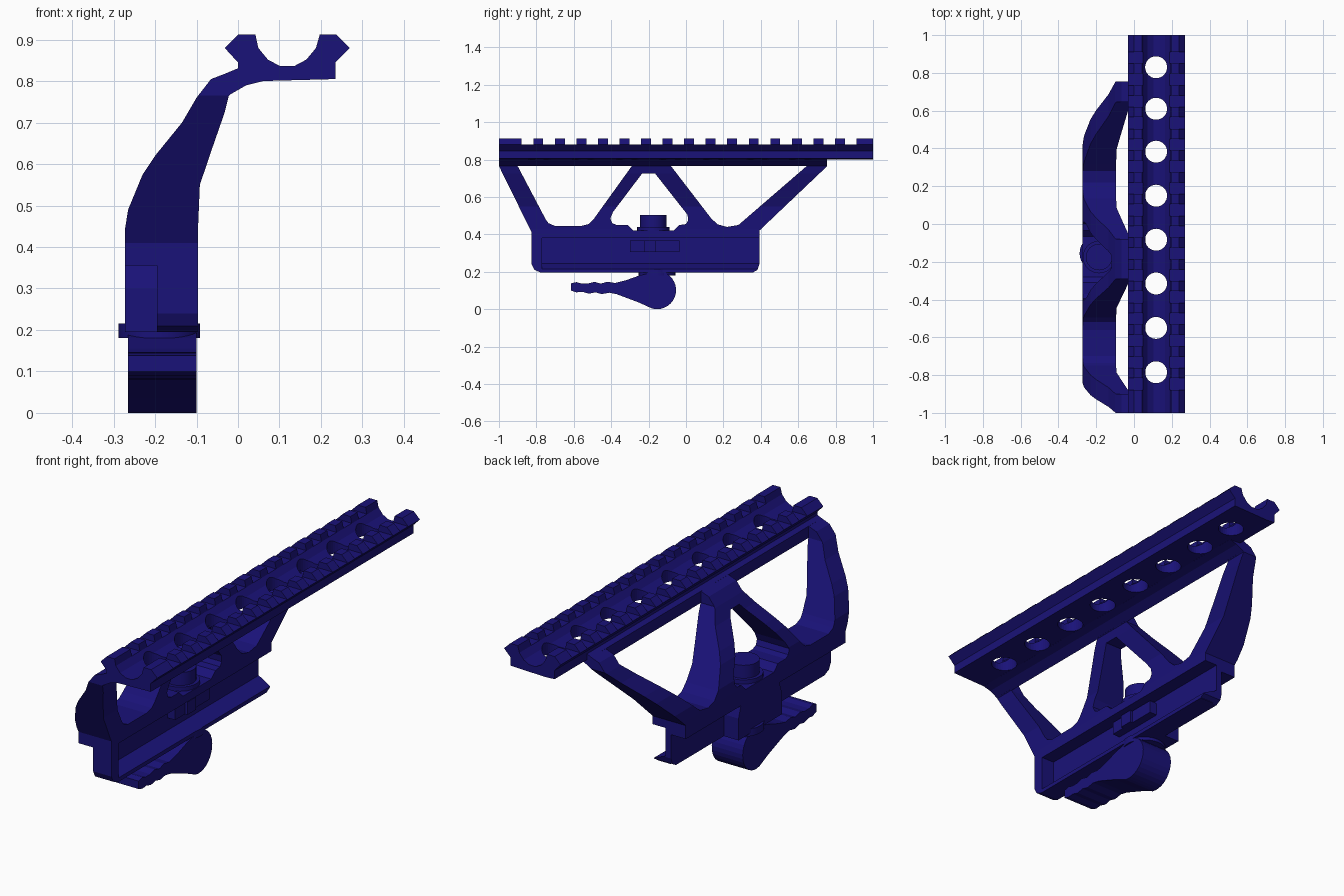
import bpy, bmesh, math
from mathutils import Matrix

navy = bpy.data.materials.new("navy")
navy.diffuse_color = (0.01, 0.006, 0.19, 1)


def finish(bm, name):
    bmesh.ops.recalc_face_normals(bm, faces=bm.faces)
    me = bpy.data.meshes.new(name)
    bm.to_mesh(me)
    bm.free()
    ob = bpy.data.objects.new(name, me)
    bpy.context.collection.objects.link(ob)
    me.materials.append(navy)
    return ob


def prism(name, pts, axis, a, b):
    """Extrude a profile along x (points are y,z) or along y (points are x,z)."""
    bm = bmesh.new()
    at = (lambda p, t: (t, p[0], p[1])) if axis == 'x' else (lambda p, t: (p[0], t, p[1]))
    lo = [bm.verts.new(at(p, a)) for p in pts]
    hi = [bm.verts.new(at(p, b)) for p in pts]
    bm.faces.new(lo)
    bm.faces.new(hi[::-1])
    n = len(pts)
    for i in range(n):
        j = (i + 1) % n
        bm.faces.new((lo[i], lo[j], hi[j], hi[i]))
    return finish(bm, name)


def box(name, x, y, z):
    return prism(name, [(x[0], z[0]), (x[1], z[0]), (x[1], z[1]), (x[0], z[1])], 'y', *y)


def cylinder(name, x, y, r, z0, z1, seg=32):
    bm = bmesh.new()
    bmesh.ops.create_cone(bm, cap_ends=True, segments=seg, radius1=r, radius2=r, depth=z1 - z0,
                          matrix=Matrix.Translation((x, y, (z0 + z1) / 2)))
    return finish(bm, name)


def select(ob):
    bpy.ops.object.select_all(action='DESELECT')
    ob.select_set(True)
    bpy.context.view_layer.objects.active = ob


def boolean(ob, cutter, op='DIFFERENCE'):
    m = ob.modifiers.new("cut", 'BOOLEAN')
    m.operation, m.solver, m.object = op, 'EXACT', cutter
    select(ob)
    bpy.ops.object.modifier_apply(modifier=m.name)
    bpy.data.objects.remove(cutter)


# Top rail with a rounded channel
rail = prism("top_rail", [
    (0, 0.803), (0.05, 0.80), (0.235, 0.805), (0.235, 0.845), (0.27, 0.88), (0.237, 0.912),
    (0.197, 0.912), (0.188, 0.88), (0.165, 0.852), (0.135, 0.836), (0.102, 0.836),
    (0.072, 0.852), (0.049, 0.88), (0.042, 0.912), (0, 0.912), (-0.032, 0.88), (0, 0.845)],
    'y', -1, 1)

# Cross slots and round holes in the rail
for i in range(16):
    c = -0.8475 + 0.1152 * i
    boolean(rail, box("slot", (-0.1, 0.4), (c - 0.031, c + 0.031), (0.881, 1.0)))
for y in (0.83, 0.61, 0.383, 0.15, -0.083, -0.315, -0.55, -0.785):
    boolean(rail, cylinder("hole", 0.117, y, 0.058, 0.7, 1.0))

# Rib joining the rail to the arms
prism("rail_rib", [(-0.024, 0.765), (0.02, 0.79), (0.06, 0.80), (0.06, 0.812), (0, 0.831),
                   (-0.024, 0.821)], 'y', -1, 0.755)

# Side bracket: front profile intersected with side outline
bracket = prism("side_bracket", [
    (-0.097, 0.19), (-0.097, 0.43), (-0.092, 0.55), (-0.065, 0.63), (-0.032, 0.725),
    (-0.022, 0.765), (-0.018, 0.768), (-0.018, 0.823), (-0.065, 0.805), (-0.10, 0.76),
    (-0.135, 0.70), (-0.20, 0.62), (-0.23, 0.575), (-0.265, 0.49), (-0.273, 0.44),
    (-0.273, 0.355), (-0.195, 0.355), (-0.195, 0.19)], 'y', -1.1, 1)
boolean(bracket, prism("outline", [
    (-0.775, 0.195), (0.355, 0.195), (0.382, 0.21), (0.392, 0.24), (0.392, 0.42),
    (0.755, 0.765), (0.755, 0.9), (-1, 0.9), (-1, 0.765), (-0.825, 0.41),
    (-0.825, 0.24), (-0.81, 0.21)], 'x', -0.5, 0.3), 'INTERSECT')

# Three windows between the arms
windows = [
    [(-0.90, 0.9), (-0.90, 0.765), (-0.75, 0.48), (-0.735, 0.46), (-0.70, 0.445),
     (-0.56, 0.445), (-0.52, 0.455), (-0.495, 0.48), (-0.29, 0.765), (-0.29, 0.9)],
    [(-0.235, 0.725), (-0.39, 0.52), (-0.405, 0.485), (-0.395, 0.46), (-0.37, 0.45),
     (-0.31, 0.45), (-0.28, 0.42), (-0.065, 0.42), (-0.035, 0.45), (0, 0.455),
     (0.012, 0.475), (0.008, 0.505), (-0.165, 0.725)],
    [(-0.08, 0.9), (-0.08, 0.765), (0.135, 0.485), (0.17, 0.453), (0.22, 0.44),
     (0.28, 0.45), (0.315, 0.48), (0.645, 0.765), (0.645, 0.9)]]
for w in windows:
    boolean(bracket, prism("window", w, 'x', -0.5, 0.3))

# Clamping groove along the inner face, open at the back
boolean(bracket, prism("groove", [(-0.165, 0.245), (0, 0.17), (0, 0.38), (-0.165, 0.38)],
                       'y', -0.77, 0.6))
prism("groove_lip", [(-0.17, 0.195), (-0.097, 0.195), (-0.097, 0.212), (-0.17, 0.246)],
      'y', -0.775, 0.36)

# Central boss on the outer face and the clamp bar in the groove
prism("outer_boss", [(-0.34, 0.195), (-0.01, 0.195), (-0.01, 0.30), (-0.03, 0.36),
                     (-0.32, 0.36), (-0.34, 0.30)], 'x', -0.273, -0.17)
box("clamp_bar", (-0.17, -0.125), (-0.30, -0.035), (0.305, 0.366))
box("clamp_key", (-0.17, -0.112), (-0.225, -0.16), (0.305, 0.366))

# Pivot post with collars
for name, r, z0, z1 in (("post_collar", 0.086, 0.40, 0.44), ("post", 0.07, 0.40, 0.503)):
    select(cylinder(name, -0.185, -0.175, r, z0, z1))
    bpy.ops.object.shade_smooth_by_angle(angle=math.radians(30))
select(cylinder("lever_washer", -0.19, -0.155, 0.098, 0.18, 0.215))
bpy.ops.object.shade_smooth_by_angle(angle=math.radians(30))

# Cam lever: round head with a rippled handle
head = [(-0.155 + 0.102 * math.cos(a), 0.102 + 0.102 * math.sin(a))
        for a in (math.radians(-105 + 12 * i) for i in range(16))]
lever = prism("cam_lever", head + [
    (-0.20, 0.192), (-0.25, 0.18), (-0.32, 0.155), (-0.38, 0.14), (-0.42, 0.147),
    (-0.455, 0.137), (-0.49, 0.146), (-0.525, 0.137), (-0.56, 0.137), (-0.585, 0.145),
    (-0.615, 0.138), (-0.615, 0.10), (-0.585, 0.09), (-0.555, 0.093), (-0.52, 0.083),
    (-0.485, 0.09), (-0.45, 0.081), (-0.41, 0.088), (-0.37, 0.08), (-0.25, 0.035)],
    'x', -0.265, -0.10)
